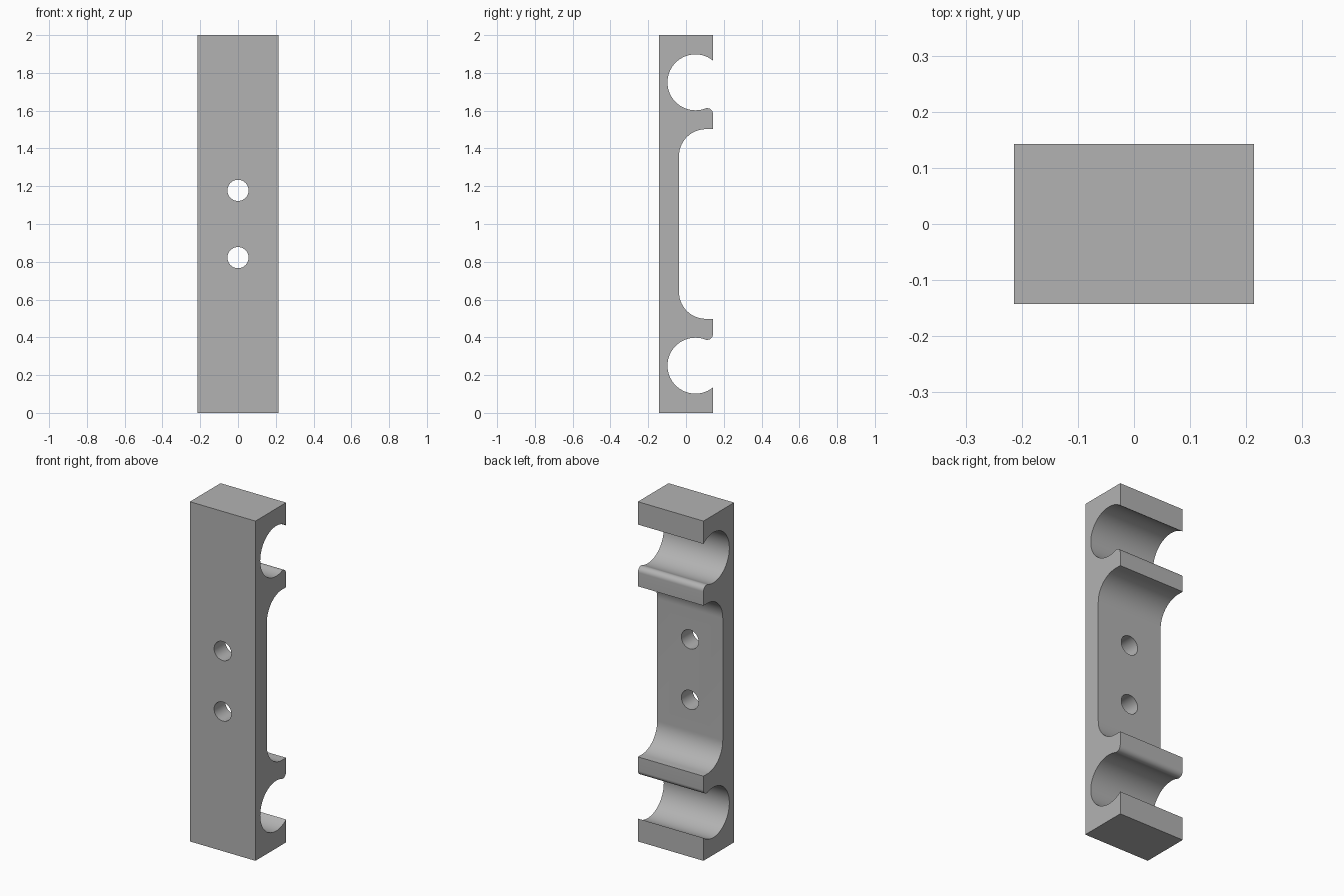
import bpy, bmesh
from math import sin, cos, atan2, sqrt, pi, radians

cube = bpy.data.objects.get("Cube")
if cube:
    bpy.data.objects.remove(cube, do_unlink=True)

HALF_W, HALF_D = 0.2135, 0.1425
BORE_Y, BORE_Z, BORE_R = 0.05, 0.75, 0.148   # heights measured from mid-height
LIP_R, POCKET_R, POCKET_Y, POCKET_Z = 0.03, 0.142, -0.037, 0.502

grey = bpy.data.materials.new("plain grey")
grey.use_nodes = True
colour = (0.45, 0.45, 0.45, 1)
grey.diffuse_color = colour
grey.node_tree.nodes["Principled BSDF"].inputs["Base Color"].default_value = colour


def arc(cy, cz, r, a0, a1, n):
    return [(cy + r * cos(a0 + (a1 - a0) * i / n), cz + r * sin(a0 + (a1 - a0) * i / n))
            for i in range(n + 1)]


# Upper half of the side profile: top, bore, rounded lip, pocket corner
lip_y = HALF_D - LIP_R
lip_z = BORE_Z - sqrt((BORE_R + LIP_R) ** 2 - (lip_y - BORE_Y) ** 2)
touch = atan2(lip_z - BORE_Z, lip_y - BORE_Y)
mouth = atan2(sqrt(BORE_R ** 2 - (HALF_D - BORE_Y) ** 2), HALF_D - BORE_Y)
half = [(-HALF_D, 1), (HALF_D, 1)]
half += arc(BORE_Y, BORE_Z, BORE_R, mouth, touch + 2 * pi, 56)
half += arc(lip_y, lip_z, LIP_R, touch + pi, 0, 12)[1:]
half += [(HALF_D, POCKET_Z)]
half += arc(POCKET_Y + POCKET_R, POCKET_Z - POCKET_R, POCKET_R, pi / 2, pi, 20)
profile = half + [(y, -z) for y, z in reversed(half)]

# Extrude the mirrored profile across the width
bm = bmesh.new()
face = bm.faces.new([bm.verts.new((-HALF_W, y, z + 1)) for y, z in profile])
new = bmesh.ops.extrude_face_region(bm, geom=[face])["geom"]
bmesh.ops.translate(bm, vec=(2 * HALF_W, 0, 0),
                    verts=[v for v in new if isinstance(v, bmesh.types.BMVert)])
bmesh.ops.recalc_face_normals(bm, faces=bm.faces)
mesh = bpy.data.meshes.new("double_pipe_clip")
bm.to_mesh(mesh)
bm.free()
mesh.materials.append(grey)
clip = bpy.data.objects.new("double_pipe_clip", mesh)
bpy.context.collection.objects.link(clip)

# Two screw holes through the web
for z in (0.822, 1.178):
    bpy.ops.mesh.primitive_cylinder_add(vertices=48, radius=0.056, depth=1,
                                        location=(0, 0, z), rotation=(pi / 2, 0, 0))
    cutter = bpy.context.object
    cutter.name = "screw_hole_cutter"
    cutter.hide_render = True
    cutter.data.materials.append(grey)
    bpy.ops.object.select_all(action="DESELECT")
    clip.select_set(True)
    bpy.context.view_layer.objects.active = clip
    cut = clip.modifiers.new("screw_hole", "BOOLEAN")
    cut.operation, cut.solver, cut.object = "DIFFERENCE", "EXACT", cutter
    bpy.ops.object.modifier_apply(modifier=cut.name)
    bpy.data.objects.remove(cutter, do_unlink=True)

bpy.ops.object.shade_smooth_by_angle(angle=radians(30))
